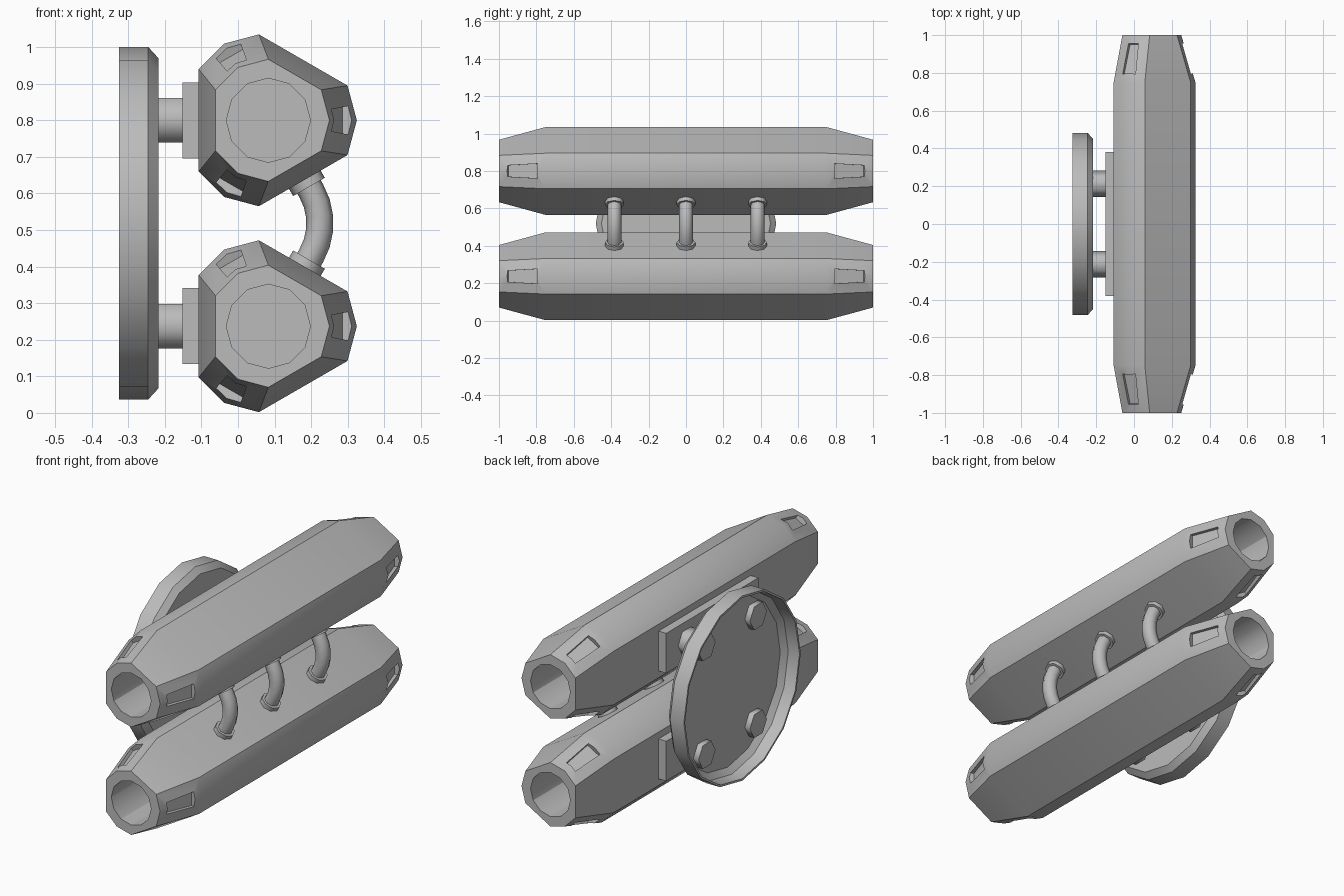
import bpy, bmesh
from math import sin, cos, tau, radians, atan2
from mathutils import Vector

cube = bpy.data.objects.get("Cube")
if cube:
    bpy.data.objects.remove(cube, do_unlink=True)

grey = bpy.data.materials.new("plain grey")
grey.use_nodes = True
grey.diffuse_color = (0.5, 0.5, 0.5, 1)
grey.node_tree.nodes["Principled BSDF"].inputs["Base Color"].default_value = (0.5, 0.5, 0.5, 1)

AXIS_X = 0.083
BARREL_Z = {"lower": 0.237, "upper": 0.8}
MID_Z = 0.5185


def loft(bm, rings):
    """Skin a row of equal-sized rings and cap both ends."""
    rows = [[bm.verts.new(p) for p in ring] for ring in rings]
    for a, b in zip(rows, rows[1:]):
        for i in range(len(a)):
            j = (i + 1) % len(a)
            bm.faces.new((a[i], a[j], b[j], b[i]))
    bm.faces.new(rows[0])
    bm.faces.new(rows[-1])


def make(name, *solids, smooth=30):
    bm = bmesh.new()
    for rings in solids:
        loft(bm, rings)
    bmesh.ops.recalc_face_normals(bm, faces=bm.faces)
    mesh = bpy.data.meshes.new(name)
    bm.to_mesh(mesh)
    bm.free()
    mesh.materials.append(grey)
    obj = bpy.data.objects.new(name, mesh)
    bpy.context.collection.objects.link(obj)
    shade(obj, smooth)
    return obj


def shade(obj, angle):
    bpy.ops.object.select_all(action="DESELECT")
    obj.select_set(True)
    bpy.context.view_layer.objects.active = obj
    bpy.ops.object.shade_smooth_by_angle(angle=radians(angle))


def circle(center, u, v, r, n):
    c, u, v = Vector(center), Vector(u), Vector(v)
    return [c + r * (cos(tau * i / n) * u + sin(tau * i / n) * v) for i in range(n)]


def x_ring(x, y, z, r, n):
    return circle((x, y, z), (0, 0, 1) if n > 6 else (0, 1, 0),
                  (0, 1, 0) if n > 6 else (0, 0, 1), r, n)


def y_ring(y, z, r, n):
    return circle((AXIS_X, y, z), (1, 0, 0), (0, 0, 1), r, n)


# Barrel section: a triangle whose three corners are each rounded by two facets
def barrel_ring(y, z, ridge, edge, spread):
    pts = []
    for k in range(3):
        for r, a in ((edge, -spread), (ridge, 0), (edge, spread)):
            t = radians(120 * k + a)
            pts.append((AXIS_X + r * cos(t), y, z + r * sin(t)))
    return pts


# Slot cutter: tapered block tilted to sit square on the sloping barrel end
def slot(z, theta, end):
    tilt = atan2(0.075, 0.25)
    rings = []
    for n in (-0.026, 0.05):
        ring = []
        for s, t in ((-0.083, -0.039), (-0.083, 0.039), (0.083, 0.03), (0.083, -0.03)):
            r = 0.204 - s * sin(tilt) + n * cos(tilt)
            y = end * (0.877 + s * cos(tilt) + n * sin(tilt))
            ring.append((AXIS_X + r * cos(theta) - t * sin(theta), y,
                         z + r * sin(theta) + t * cos(theta)))
        rings.append(ring)
    return rings


for side, z in BARREL_Z.items():
    # Barrel with tapered ends
    tip, body = (0.167, 0.167, 30), (0.242, 0.2364, 23.7)
    barrel = make(side + "_barrel", [barrel_ring(-1, z, *tip), barrel_ring(-0.75, z, *body),
                                     barrel_ring(0.75, z, *body), barrel_ring(1, z, *tip)])
    # Bores and corner slots
    cuts = []
    for end in (-1, 1):
        cuts.append([y_ring(end * 0.5, z, 0.115, 12), y_ring(end * 1.1, z, 0.115, 12)])
        cuts += [slot(z, tau * k / 3, end) for k in range(3)]
    cutter = make(side + "_cutter", *cuts)
    cutter.hide_render = True
    mod = barrel.modifiers.new("cuts", "BOOLEAN")
    mod.operation, mod.solver, mod.object = "DIFFERENCE", "EXACT", cutter
    bpy.context.view_layer.objects.active = barrel
    bpy.ops.object.modifier_apply(modifier=mod.name)
    bpy.data.objects.remove(cutter, do_unlink=True)
    shade(barrel, 31)

    # Mounting plate behind the barrel
    make(side + "_mounting_plate", [[(x, sy * 0.38, z + sz * 0.104) for sy, sz in
                                     ((-1, -1), (1, -1), (1, 1), (-1, 1))] for x in (-0.152, -0.1)])
    # Hexagonal posts through the base dish
    for name, y in (("front", -0.212), ("back", 0.212)):
        make(f"{side}_{name}_post", [x_ring(-0.27, y, z, 0.07, 6), x_ring(-0.14, y, z, 0.07, 6)],
             smooth=70)

# Base dish, hollow at the outer side
profile = ((-0.24, 0.435), (-0.265, 0.465), (-0.325, 0.472),
           (-0.325, 0.4825), (-0.246, 0.4825), (-0.218, 0.452))
make("base_dish", [x_ring(x, 0, MID_Z, r, 16) for x, r in profile])

# Curved pipes with collars joining the barrels
BEND, BEND_X = 0.178, 0.046
for name, y in (("front", -0.383), ("middle", 0), ("back", 0.383)):
    def pipe_ring(angle, shift=0, r=0.037):
        a = radians(angle)
        out, along = Vector((cos(a), 0, sin(a))), Vector((-sin(a), 0, cos(a)))
        return circle(Vector((BEND_X, y, MID_Z)) + BEND * out + shift * along,
                      out, (0, 1, 0), r, 8)

    make(name + "_pipe", [pipe_ring(-30, -0.05)] + [pipe_ring(a) for a in range(-30, 31, 12)]
         + [pipe_ring(30, 0.05)], smooth=50)
    for side, s in (("lower", -1), ("upper", 1)):
        make(f"{name}_{side}_collar", [pipe_ring(30 * s, 0.012 * s, 0.05),
                                       pipe_ring(30 * s, 0.045 * s, 0.05)], smooth=50)
